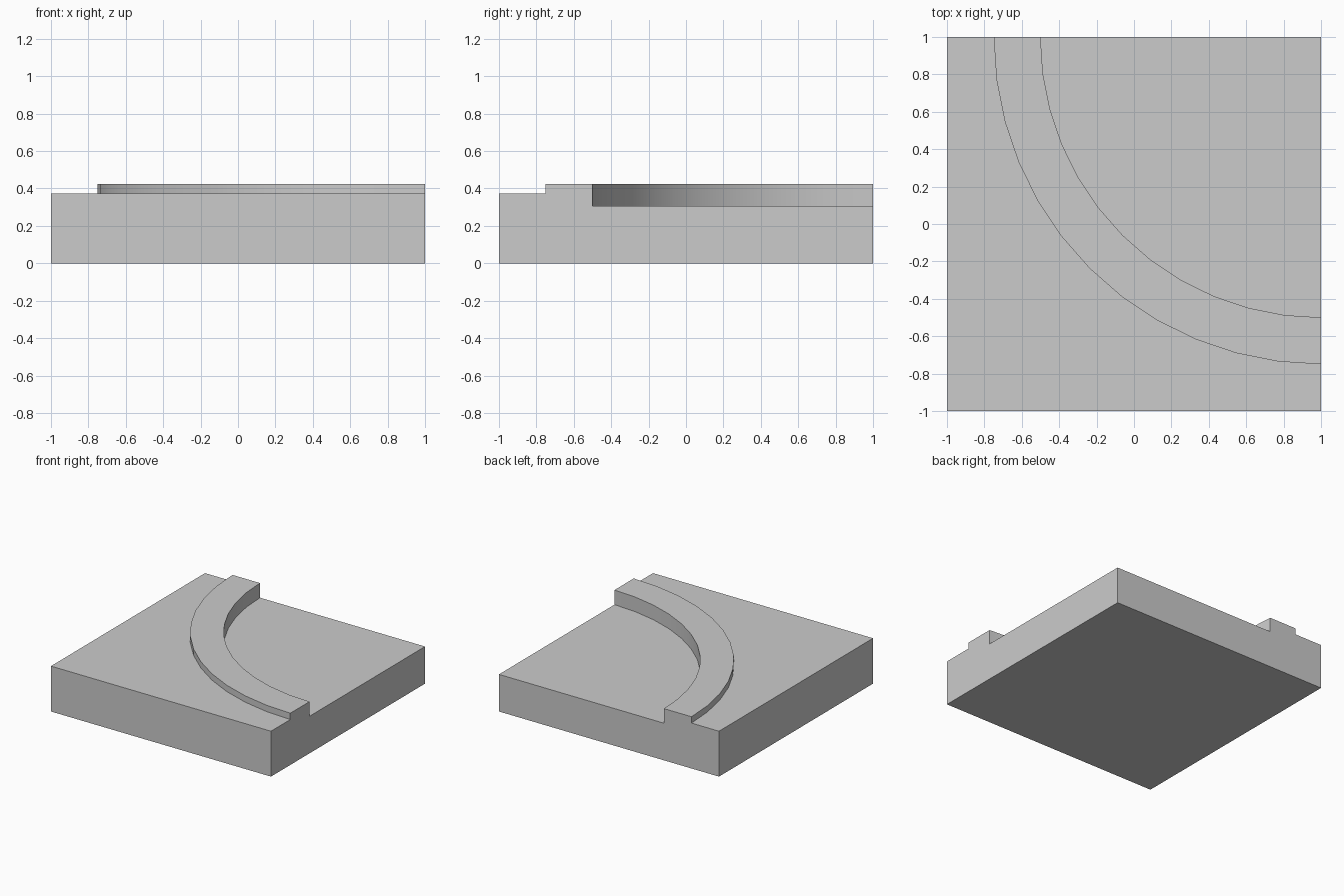
import bpy, bmesh
from math import sin, cos, radians

if "Cube" in bpy.data.objects:
    bpy.data.objects.remove(bpy.data.objects["Cube"])

ROAD, PAVEMENT, CURB = 0.305, 0.373, 0.425   # surface heights
R_IN, R_OUT, STEPS = 1.5, 1.75, 12           # curb arc about the corner (1, 1)

bm = bmesh.new()


def vert(x, y, z):
    return bm.verts.new((x, y, z))


def arc(r, z):
    angles = [radians(180 + 90 * i / STEPS) for i in range(STEPS + 1)]
    return [vert(1 + r * cos(a), 1 + r * sin(a), z) for a in angles]


def strip(a, b):
    for i in range(STEPS):
        bm.faces.new((a[i], a[i + 1], b[i + 1], b[i]))


# Stepped curb: road edge, inner top, outer top, pavement edge
rings = [arc(R_IN, ROAD), arc(R_IN, CURB), arc(R_OUT, CURB), arc(R_OUT, PAVEMENT)]
for a, b in zip(rings, rings[1:]):
    strip(a, b)

# Road and pavement surfaces
corner = vert(1, 1, ROAD)
back_left, front_left, front_right = (
    vert(x, y, PAVEMENT) for x, y in ((-1, 1), (-1, -1), (1, -1)))
for a, b in zip(rings[0], rings[0][1:]):
    bm.faces.new((corner, a, b))
outer = rings[3]
mid = STEPS // 2
for i in range(STEPS):
    bm.faces.new((front_left, outer[i + 1], outer[i]))
bm.faces.new((front_left, outer[0], back_left))
bm.faces.new((front_left, front_right, outer[-1]))

# Underside and outer walls
b_bl, b_fl, b_fr, b_br = (vert(x, y, 0) for x, y in ((-1, 1), (-1, -1), (1, -1), (1, 1)))
bm.faces.new((b_bl, b_br, b_fr, b_fl))
bm.faces.new((b_bl, b_fl, front_left, back_left))
bm.faces.new((b_fl, b_fr, front_right, front_left))
bm.faces.new([b_br, b_bl, back_left] + [r[0] for r in reversed(rings)] + [corner])
bm.faces.new([b_fr, b_br, corner] + [r[-1] for r in rings] + [front_right])
bmesh.ops.recalc_face_normals(bm, faces=bm.faces)

mesh = bpy.data.meshes.new("road_corner_tile")
bm.to_mesh(mesh)
bm.free()
tile = bpy.data.objects.new("road_corner_tile", mesh)
bpy.context.collection.objects.link(tile)
bpy.context.view_layer.objects.active = tile
tile.select_set(True)
bpy.ops.object.shade_smooth_by_angle(angle=radians(30))
